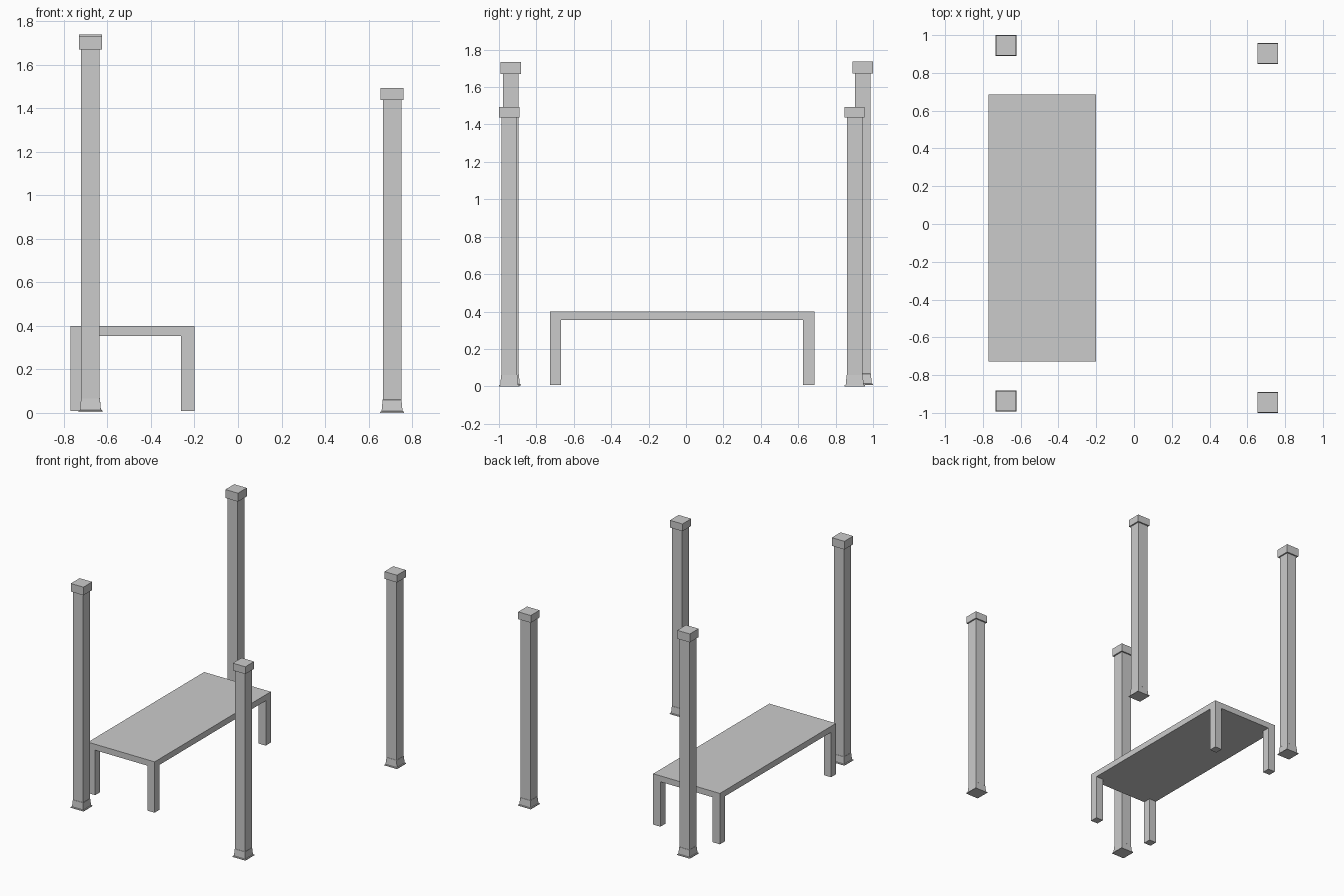
import bpy, bmesh

if "Cube" in bpy.data.objects:
    bpy.data.objects.remove(bpy.data.objects["Cube"])

def square_stack(name, x, y, rings):
    """Square column lofted through (height, half width) rings."""
    bm = bmesh.new()
    prev = None
    for z, h in rings:
        ring = [bm.verts.new((x + sx * h, y + sy * h, z))
                for sx, sy in ((-1, -1), (1, -1), (1, 1), (-1, 1))]
        if prev is None:
            bm.faces.new(ring[::-1])
        else:
            for i in range(4):
                j = (i + 1) % 4
                bm.faces.new((prev[i], prev[j], ring[j], ring[i]))
        prev = ring
    bm.faces.new(prev)
    me = bpy.data.meshes.new(name)
    bm.to_mesh(me)
    bm.free()
    ob = bpy.data.objects.new(name, me)
    bpy.context.collection.objects.link(ob)
    return ob

def box(name, lo, hi):
    bpy.ops.mesh.primitive_cube_add(size=1, location=[(a + b) / 2 for a, b in zip(lo, hi)])
    ob = bpy.context.object
    ob.name = name
    ob.scale = [b - a for a, b in zip(lo, hi)]
    bpy.ops.object.transform_apply(location=False, rotation=False, scale=True)
    return ob

# Posts: foot plate, flared base, plain shaft and overhanging cap
def post(name, x, y, z0, top, cap):
    square_stack(name, x, y, [
        (z0, 0.055), (z0 + 0.006, 0.054), (z0 + 0.008, 0.048),
        (z0 + 0.06, 0.0435), (z0 + 0.061, 0.0425),
        (top - cap, 0.0425), (top - cap, 0.0535), (top, 0.0535)])

post("front_left_post", -0.678, -0.937, 0.005, 1.733, 0.063)
post("back_left_post", -0.678, 0.945, 0.007, 1.738, 0.065)
post("front_right_post", 0.708, -0.945, 0.0, 1.493, 0.056)
post("back_right_post", 0.708, 0.902, 0.0, 1.493, 0.056)

# Bench: slab top with four square legs flush with the corners
X0, X1, Y0, Y1, LEG = -0.769, -0.201, -0.728, 0.686, 0.061
box("bench_top", (X0, Y0, 0.354), (X1, Y1, 0.40))
for side, lx in (("left", X0), ("right", X1 - LEG)):
    for end, ly in (("front", Y0), ("back", Y1 - LEG)):
        box(f"{end}_{side}_leg", (lx, ly, 0.008), (lx + LEG, ly + LEG, 0.354))
